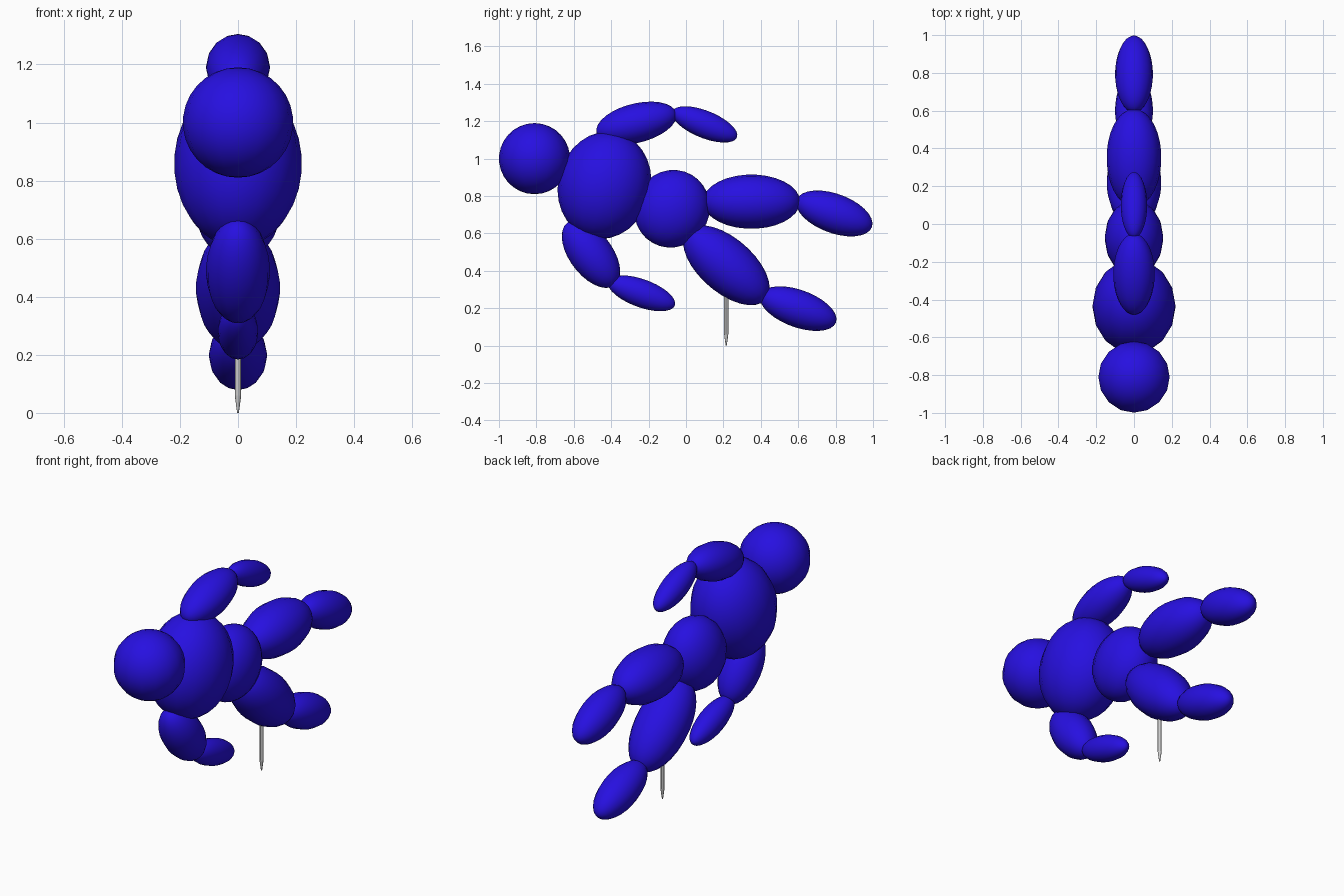
import bpy
import math

if "Cube" in bpy.data.objects:
    bpy.data.objects.remove(bpy.data.objects["Cube"])

blue = bpy.data.materials.new("blue")
blue.diffuse_color = (0.02, 0.005, 0.75, 1)
blue.use_nodes = True
blue.node_tree.nodes["Principled BSDF"].inputs["Base Color"].default_value = blue.diffuse_color


def blob(name, y, z, length, thick, wide, angle):
    """Ellipsoid in the x = 0 plane, long axis turned by angle from +y."""
    bpy.ops.mesh.primitive_uv_sphere_add(
        segments=16, ring_count=15, radius=1, location=(0, y, z),
        rotation=(math.radians(angle - 90), 0, 0))
    ob = bpy.context.object
    ob.name = name
    ob.scale = (wide, thick, length)
    ob.data.materials.append(blue)
    bpy.ops.object.shade_smooth_by_angle(angle=math.radians(40))
    return ob


# Head and trunk
blob("head", -0.81, 1.0, 0.19, 0.19, 0.19, 90)
blob("chest", -0.436, 0.858, 0.29, 0.248, 0.22, 75)
blob("pelvis", -0.075, 0.732, 0.21, 0.20, 0.155, 60)

# Legs
blob("upper_thigh", 0.35, 0.77, 0.26, 0.145, 0.145, 0)
blob("upper_calf", 0.793, 0.707, 0.214, 0.105, 0.10, -20)
blob("lower_thigh", 0.216, 0.43, 0.28, 0.145, 0.145, -41)
blob("lower_calf", 0.60, 0.198, 0.215, 0.10, 0.10, -20)

# Arms
blob("upper_arm_top", -0.265, 1.19, 0.22, 0.105, 0.11, 14)
blob("forearm_top", 0.10, 1.183, 0.186, 0.073, 0.07, -22)
blob("upper_arm_bottom", -0.508, 0.49, 0.21, 0.115, 0.11, -53)
blob("forearm_bottom", -0.238, 0.28, 0.19, 0.075, 0.07, -20)

# Support peg, tapering to a point on the ground
bpy.ops.mesh.primitive_cylinder_add(vertices=12, radius=0.011, depth=0.36, location=(0, 0.215, 0.24))
bpy.context.object.name = "peg_shaft"
bpy.ops.object.shade_smooth_by_angle()
bpy.ops.mesh.primitive_cone_add(vertices=12, radius1=0.003, radius2=0.011, depth=0.06, location=(0, 0.215, 0.03))
bpy.context.object.name = "peg_tip"
bpy.ops.object.shade_smooth_by_angle()
